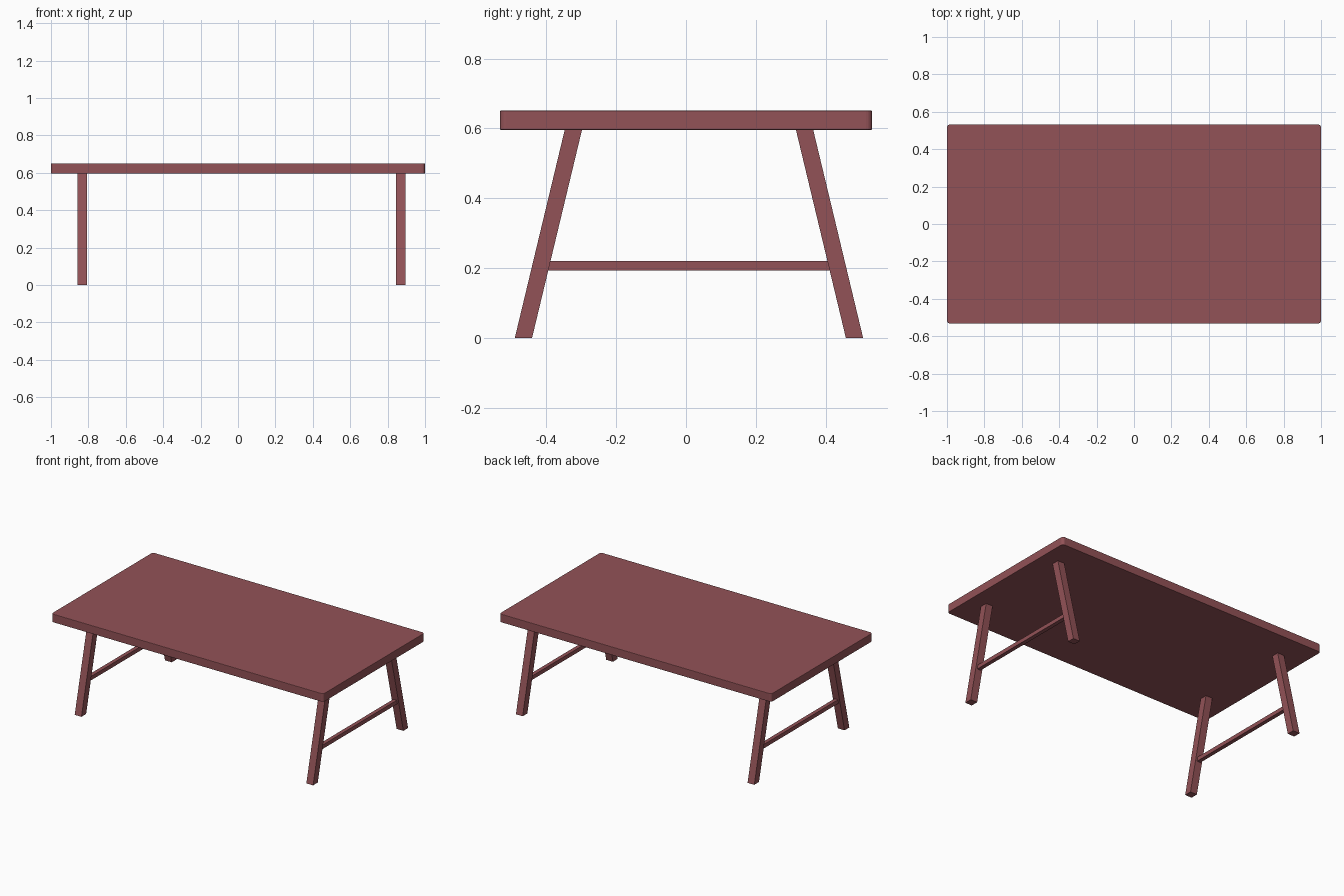
import bpy, bmesh

if "Cube" in bpy.data.objects:
    bpy.data.objects.remove(bpy.data.objects["Cube"])

mat = bpy.data.materials.new("reddish brown wood")
mat.diffuse_color = (0.29, 0.085, 0.095, 1)
mat.use_nodes = True
mat.node_tree.nodes["Principled BSDF"].inputs["Base Color"].default_value = mat.diffuse_color


def finish(name, bm):
    bmesh.ops.recalc_face_normals(bm, faces=bm.faces)
    me = bpy.data.meshes.new(name)
    bm.to_mesh(me)
    bm.free()
    me.materials.append(mat)
    ob = bpy.data.objects.new(name, me)
    bpy.context.collection.objects.link(ob)
    return ob


def box(name, lo, hi):
    bm = bmesh.new()
    bmesh.ops.create_cube(bm, size=1)
    for v in bm.verts:
        for i in range(3):
            v.co[i] = hi[i] if v.co[i] > 0 else lo[i]
    return finish(name, bm)


# Tabletop with rounded corners and a slightly eased rim
bm = bmesh.new()
bmesh.ops.create_cube(bm, size=1)
for v in bm.verts:
    v.co = (v.co.x * 2, v.co.y * 1.066, 0.6235 + v.co.z * 0.055)
corners = [e for e in bm.edges
           if abs(e.verts[0].co.z - e.verts[1].co.z) > 0.01]
bmesh.ops.bevel(bm, geom=corners, offset=0.018, segments=4,
                profile=0.5, affect='EDGES')
rim = [e for e in bm.edges
       if abs(e.verts[0].co.z - e.verts[1].co.z) < 0.001]
bmesh.ops.bevel(bm, geom=rim, offset=0.003, segments=2,
                profile=0.5, affect='EDGES')
finish("tabletop", bm)

# Splayed legs (sheared square posts) and a rail at each end
OFF_Y, HALF = 0.0085, 0.0247
for end, cx in (("left", -0.8325), ("right", 0.8705)):
    for side, s in (("front", -1), ("back", 1)):
        leg = box(f"{end}_{side}_leg", (cx - HALF, -HALF, 0),
                  (cx + HALF, HALF, 0.6))
        for v in leg.data.vertices:
            v.co.y += OFF_Y + s * (0.474 - 0.143 * v.co.z / 0.596)
    box(f"{end}_rail", (cx - 0.013, OFF_Y - 0.42, 0.194),
        (cx + 0.013, OFF_Y + 0.42, 0.22))
